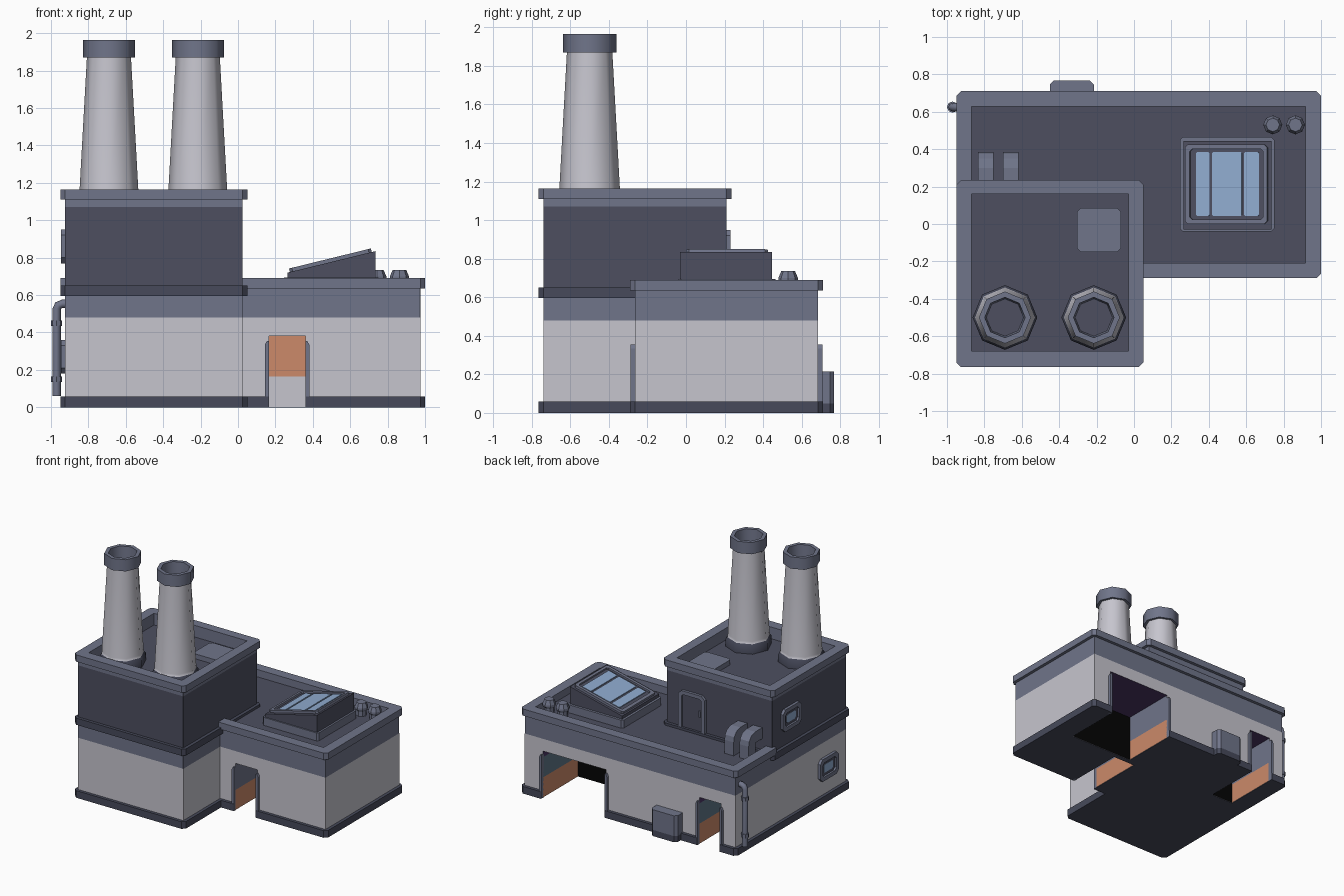
import bpy, bmesh, math

if "Cube" in bpy.data.objects:
    bpy.data.objects.remove(bpy.data.objects["Cube"])

MATS = []
def mat(name, hexcol):
    lin = []
    for i in (0, 2, 4):
        c = int(hexcol[i:i + 2], 16) / 255
        lin.append(c / 12.92 if c <= 0.04045 else ((c + 0.055) / 1.055) ** 2.4)
    m = bpy.data.materials.new(name)
    m.diffuse_color = (*lin, 1)
    m.use_nodes = True
    m.node_tree.nodes["Principled BSDF"].inputs["Base Color"].default_value = m.diffuse_color
    MATS.append(m)
    return len(MATS) - 1

LIGHT = mat("pale_wall", "C6C5CE")
BAND = mat("slate_trim", "70758A")
DARK = mat("dark_slate", "4D4F60")
BASE = mat("charcoal_base", "474A5B")
GLASS = mat("blue_glass", "90ACD0")
ORANGE = mat("orange_interior", "CC8A6A")
TEAL = mat("teal_interior", "5E7688")
PURPLE = mat("purple_ceiling", "4A3564")
BLACK = mat("black_interior", "050505")

def flat(u, v, h):
    return (u, v, h)

def loft(name, levels, place=flat, cap=None, rule=None, smooth=None):
    """Stack same-length outlines (points, height, material of the strip below)."""
    bm = bmesh.new()
    rings = [[bm.verts.new(p if len(p) == 3 else place(*p, h)) for p in pts] for pts, h, _ in levels]
    n = len(rings[0])
    for k in range(1, len(rings)):
        for i in range(n):
            j = (i + 1) % n
            f = bm.faces.new((rings[k-1][i], rings[k-1][j], rings[k][j], rings[k][i]))
            f.material_index = levels[k][2]
    bm.faces.new(rings[0][::-1]).material_index = levels[0][2]
    bm.faces.new(rings[-1]).material_index = levels[-1][2] if cap is None else cap
    bmesh.ops.recalc_face_normals(bm, faces=bm.faces)
    if rule:
        for f in bm.faces:
            f.material_index = rule(f.calc_center_median(), f.normal, f.material_index)
    me = bpy.data.meshes.new(name)
    bm.to_mesh(me)
    bm.free()
    for m in MATS:
        me.materials.append(m)
    if smooth:
        for p in me.polygons:
            p.use_smooth = True
        me.set_sharp_from_angle(angle=math.radians(smooth))
    ob = bpy.data.objects.new(name, me)
    bpy.context.collection.objects.link(ob)
    return ob

def solid(name, pts, h0, h1, m, place=flat):
    return loft(name, [(pts, h0, m), (pts, h1, m)], place)

def chamfer(pts, c, idx=None):
    out, n = [], len(pts)
    for i, p in enumerate(pts):
        if idx is not None and i not in idx:
            out.append(p)
            continue
        for q in (pts[i - 1], pts[(i + 1) % n]):
            d = math.dist(p, q)
            out.append((p[0] + (q[0] - p[0]) * c / d, p[1] + (q[1] - p[1]) * c / d))
    return out

def rect(x0, x1, y0, y1, c=0.001):
    return chamfer([(x0, y0), (x1, y0), (x1, y1), (x0, y1)], c)

def ngon(x, y, r, n=8):
    return [(x + r * math.cos(math.tau * i / n), y + r * math.sin(math.tau * i / n)) for i in range(n)]

def footprint(o, e, notched=True):
    """L-shaped plan, grown by o, with three door recesses widened by e."""
    a, b = -.265 - o, .685 + o
    front = [(.165-e, a), (.165-e, .19+e), (.36+e, .19+e), (.36+e, a)]
    garage = [(.81+e, b), (.81+e, .235-e), (.24-e, .235-e), (.24-e, b)]
    rear = [(-.6+e, b), (-.6+e, .235-e), (-.795-e, .235-e), (-.795-e, b)]
    p = [(-.925-o, -.74-o), (.025+o, -.74-o), (.025+o, a)]
    p += front if notched else []
    p += [(.975+o, a), (.975+o, b)]
    p += garage + rear if notched else []
    return p + [(-.925-o, b)]

# ground floor walls; recess faces coloured by direction and height
def interior(c, n, m):
    if abs(n.z) > .5:
        return m
    if abs(c.y - .19) < .005:
        return ORANGE if c.z > .165 else LIGHT
    if abs(c.y - .235) < .005:
        return BLACK
    if abs(n.x) > .5 and min(abs(c.x - x) for x in (.165, .36, .81, .24, -.6, -.795)) < .005:
        if c.z < .165:
            return ORANGE
        if n.x > 0:
            return BAND
        return TEAL if c.z < .33 else PURPLE
    return m

fp = footprint(0, 0)
loft("ground_walls", [(fp, z, LIGHT) for z in (.002, .165, .33, .38)], rule=interior)
fp = footprint(0, 0, False)
loft("upper_walls", [(fp, .38, PURPLE), (fp, .48, LIGHT)])
bp = footprint(.025, .003)
solid("base_plinth", chamfer(bp, .025, (0, 1, 7, 8, len(bp) - 1)), 0, .058, BASE)

# low hall: band, parapet and sunken roof
def hall(o, s, c):
    return chamfer([(-.925-o, .19+s), (s, .19+s), (s, -.265-o), (.975+o, -.265-o),
                    (.975+o, .685+o), (-.925-o, .685+o)], c, (3, 4, 5))
w, t, i = hall(0, 0, .001), hall(.025, 0, .025), hall(-.057, .01, .001)
loft("hall_roof", [(w, .48, BAND), (w, .635, BAND), (t, .635, BAND), (t, .69, BAND),
                   (i, .69, BAND), (i, .63, BAND)], cap=DARK)

# tower: band, ledge, dark storey, parapet and sunken roof
w, t = rect(-.925, .025, -.74, .21), rect(-.95, .05, -.765, .235, .025)
i = rect(-.87, -.03, -.68, .16)
loft("tower", [(w, .48, BAND), (w, .595, BAND), (t, .595, BASE), (t, .65, BASE), (w, .65, BASE),
               (w, 1.07, DARK), (w, 1.11, BAND), (t, 1.11, BAND), (t, 1.165, BAND),
               (i, 1.165, BAND), (i, 1.07, BAND)], cap=DARK)
solid("roof_hatch", rect(-.305, -.07, -.15, .085, .02), 1.06, 1.11, BAND)

# chimneys
for x in (-.69, -.215):
    prof = [(.173, 1.06, BASE), (.173, 1.13, BASE), (.16, 1.145, BASE), (.157, 1.165, LIGHT),
            (.118, 1.87, LIGHT), (.139, 1.87, BAND), (.139, 1.965, BAND), (.108, 1.965, BAND), (.1, 1.8, BAND)]
    loft("chimney", [(ngon(x, -.5, r), z, m) for r, z, m in prof], cap=DARK, smooth=50)

# roof vents
for x in (.742, .863):
    prof = [(.04, .62), (.04, .67), (.051, .685), (.051, .7), (.036, .735)]
    loft("roof_vent", [(ngon(x, .53, r), z, BAND) for r, z in prof])

# skylight
solid("skylight_plinth", rect(.245, .75, -.04, .465, .015), .62, .695, BAND)
solid("skylight_body", [(.26, .63), (.735, .63), (.735, .835), (.265, .72)], -.03, .445, DARK,
      lambda u, v, h: (u, h, v))
def slope(u, v, h):
    return (u - .24 * h, v, .721 + (u - .265) * .245 + h)
a, b = rect(.277, .715, 0, .425, .015), rect(.302, .695, .025, .4, .012)
loft("skylight_frame", [(a, -.004, BAND), (a, .018, BAND), (b, .018, BAND), (b, .004, BAND)], slope, cap=DARK)
for x0, x1 in ((.335, .405), (.42, .578), (.592, .67)):
    solid("skylight_pane", rect(x0, x1, .042, .385, .006), .002, .011, GLASS, slope)

# curved ducts from tower to hall roof
duct = [(.2, .74), (.2, .83), (.3, .83), (.35, .815), (.378, .78), (.385, .74), (.385, .62), (.3, .62), (.3, .74)]
for x in (-.835, -.7):
    solid("roof_duct", duct, x, x + .083, BAND, lambda u, v, h: (h, u, v))

# roof access door on the tower's back
def back(u, v, h):
    return (u, .21 + h, v)
def door(g, c):
    return chamfer([(-.33+g, .62), (-.09-g, .62), (-.09-g, .95-g), (-.33+g, .95-g)], c, (2, 3))
a, b = door(0, .03), door(.03, .015)
loft("roof_door", [(a, -.01, BAND), (a, .022, BAND), (b, .022, BAND), (b, .005, BAND)], back, cap=DARK)
solid("door_handle", rect(-.285, -.27, .77, .82), 0, .016, BAND, back)

# door posts: front door, garage and rear door
for name, x0, x1, y, s in (("front_door", .165, .36, -.265, -1), ("garage", .24, .81, .685, 1),
                           ("rear_door", -.795, -.6, .685, 1)):
    for x, d in ((x0, -1), (x1, 1)):
        post = [(x, 0), (x + d*.021, 0), (x + d*.021, .335), (x + d*.01, .355), (x, .355)]
        solid(name + "_post", post, -.01, .022, BAND, lambda u, v, h, y=y, s=s: (u, y + s*h, v))

# windows on the left wall
def left(u, v, h):
    return (-.925 - h, u, v)
for y, z in ((-.5, .27), (-.02, .86)):
    def win(a, b, c):
        return rect(y - a, y + a, z - b, z + b, c)
    a, b, g = win(.12, .09, .03), win(.088, .058, .02), win(.06, .034, .012)
    loft("side_window", [(a, -.01, BAND), (a, .022, BAND), (b, .022, BAND), (b, .006, BAND),
                         (g, .006, DARK), (g, .01, BAND)], left, cap=GLASS)

# utility box on the back wall
solid("utility_box", rect(-.45, -.215, .6, .768, .022), .05, .215, BAND)
solid("utility_box_base", rect(-.45, -.215, .6, .768, .022), 0, .05, BASE)

# drain pipe with elbow and collars
def tilted(x, z, a, r=.023):
    ring = ngon(0, 0, r)
    return [(x + u * math.cos(a), .625 + v, z - u * math.sin(a)) for u, v in ring]
path = [(-.97, .06, 0), (-.97, .525, 0), (-.96, .545, math.pi / 4), (-.94, .553, math.pi / 2), (-.91, .553, math.pi / 2)]
loft("drain_pipe", [(tilted(*p), 0, BAND) for p in path], smooth=50)
for z in (.135, .435):
    solid("pipe_collar", ngon(-.97, .625, .03), z, z + .03, BAND)
